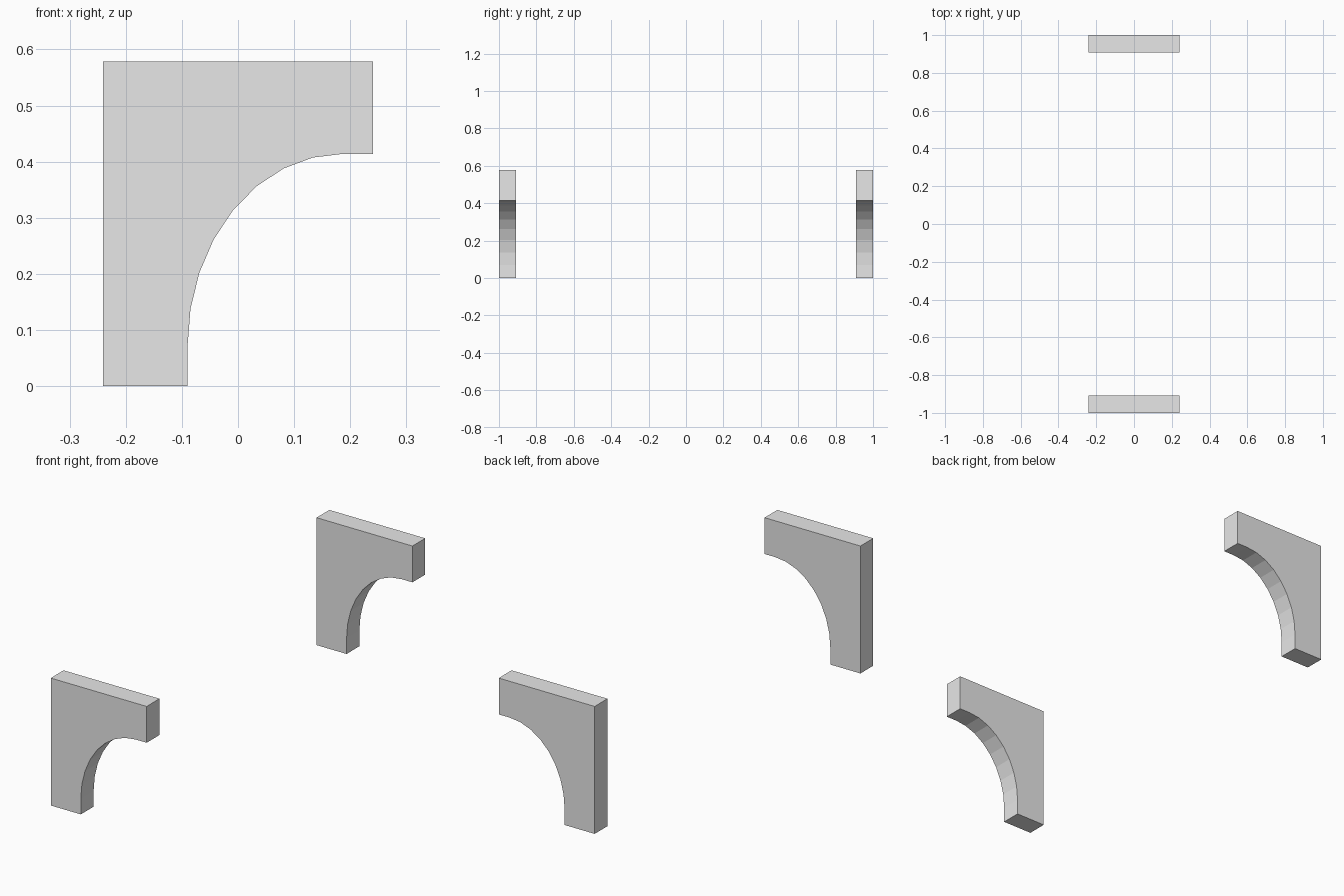
import bpy
import bmesh
from math import pi, cos, sin

cube = bpy.data.objects.get("Cube")
if cube:
    bpy.data.objects.remove(cube, do_unlink=True)

# Plain grey finish
grey = bpy.data.materials.new("light_grey")
grey.use_nodes = True
colour = (0.8, 0.8, 0.8, 1)
grey.diffuse_color = colour
grey.node_tree.nodes["Principled BSDF"].inputs["Base Color"].default_value = colour

HALF_WIDTH, HEIGHT, THICKNESS = 0.241, 0.579, 0.092
FOOT_X, ARM_Z = -0.09, 0.414           # inner edges of the foot and the arm
ARC_X, ARC_Z, STEPS = 0.187, 0.071, 8  # centre of the elliptical cut


def bracket_profile():
    """Outline in x and z: square outer corner with a concave inner arc."""
    outline = [(HALF_WIDTH, ARM_Z), (HALF_WIDTH, HEIGHT),
               (-HALF_WIDTH, HEIGHT), (-HALF_WIDTH, 0), (FOOT_X, 0)]
    for i in range(STEPS + 1):
        a = pi / 2 * i / STEPS
        outline.append((ARC_X + (FOOT_X - ARC_X) * cos(a),
                        ARC_Z + (ARM_Z - ARC_Z) * sin(a)))
    return outline


def make_bracket(name, y):
    """Extrude the outline along y from its front face."""
    bm = bmesh.new()
    face = bm.faces.new([bm.verts.new((x, y, z)) for x, z in bracket_profile()])
    result = bmesh.ops.extrude_face_region(bm, geom=[face])
    moved = [v for v in result["geom"] if isinstance(v, bmesh.types.BMVert)]
    bmesh.ops.translate(bm, verts=moved, vec=(0, THICKNESS, 0))
    bmesh.ops.recalc_face_normals(bm, faces=bm.faces)
    mesh = bpy.data.meshes.new(name)
    bm.to_mesh(mesh)
    bm.free()
    mesh.materials.append(grey)
    bpy.context.collection.objects.link(bpy.data.objects.new(name, mesh))


# Matching pair of brackets
make_bracket("front_bracket", -1)
make_bracket("back_bracket", 1 - THICKNESS)
